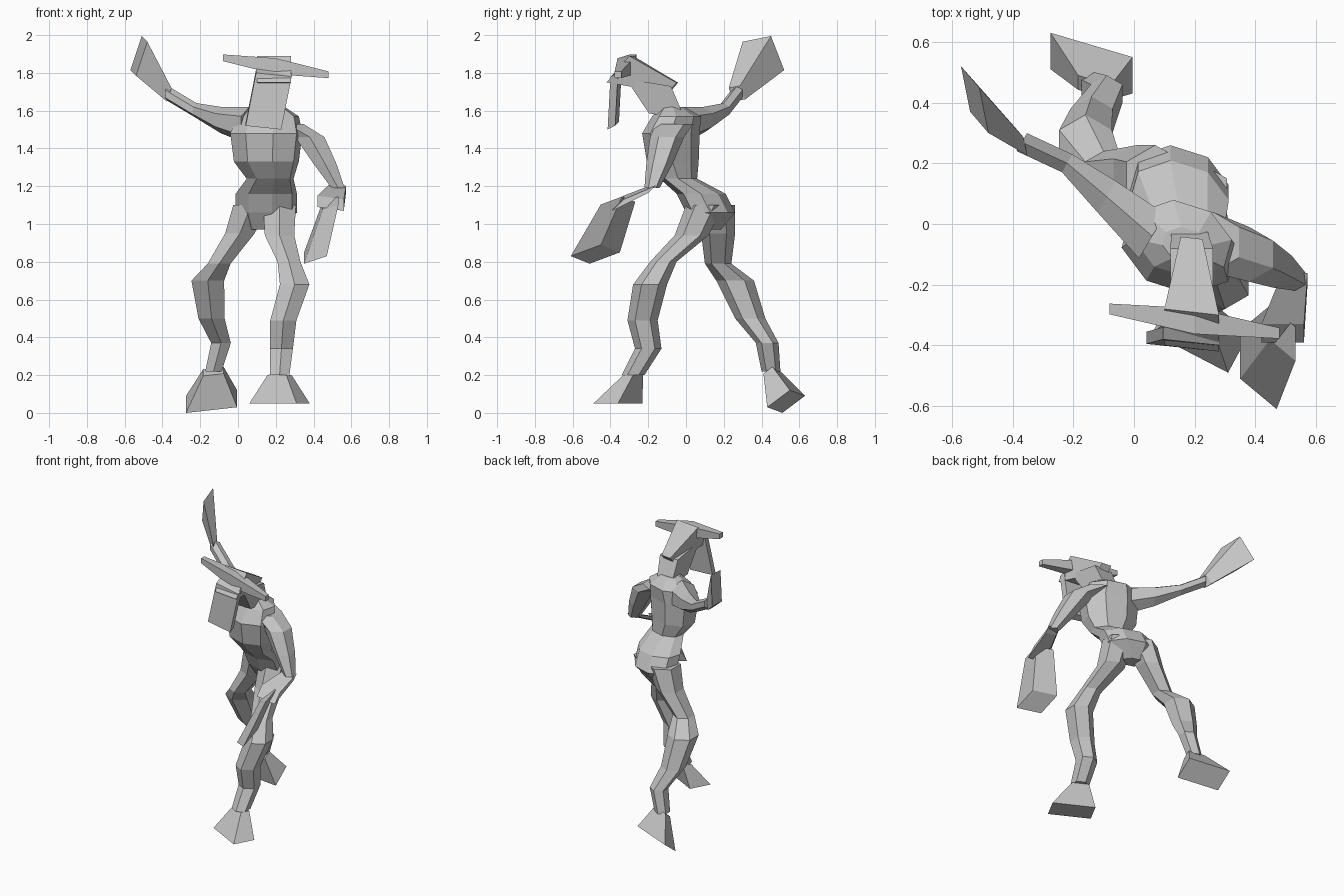
import bpy, bmesh
from math import cos, sin, pi
from mathutils import Vector

old = bpy.data.objects.get("Cube")
if old:
    bpy.data.objects.remove(old, do_unlink=True)

grey = bpy.data.materials.new("clay grey")
grey.use_nodes = True
color = (0.55, 0.55, 0.55, 1)
grey.diffuse_color = color
grey.node_tree.nodes["Principled BSDF"].inputs["Base Color"].default_value = color

SIDEWAYS = Vector((1, 0, 0))
BACKWARD = Vector((0, 1, 0))
UPWARD = Vector((0, 0, 1))


def loft(name, outlines):
    """Skin a capped, flat-shaded grey surface over matching closed outlines."""
    bm = bmesh.new()
    loops = [[bm.verts.new(point) for point in outline] for outline in outlines]
    for low, high in zip(loops, loops[1:]):
        for i in range(len(low)):
            bm.faces.new((low[i - 1], low[i], high[i], high[i - 1]))
    bm.faces.new(loops[0])
    bm.faces.new(loops[-1])
    bmesh.ops.recalc_face_normals(bm, faces=bm.faces)
    mesh = bpy.data.meshes.new(name)
    bm.to_mesh(mesh)
    bm.free()
    mesh.materials.append(grey)
    obj = bpy.data.objects.new(name, mesh)
    bpy.context.collection.objects.link(obj)


def limb(name, joints, across=SIDEWAYS, through=BACKWARD, sides=6):
    """Faceted tube through joints of (x, y, z, radius); returns its end centre."""
    across, through = Vector(across), Vector(through)
    turn = pi / sides
    outlines = []
    for *centre, radius in joints:
        angles = [turn + 2 * pi * i / sides for i in range(sides)]
        outlines.append([Vector(centre) + radius * (across * cos(a) + through * sin(a))
                         for a in angles])
    loft(name, outlines)
    return centre


def flare(name, start, end, width, depth, start_scale):
    """Four-sided block flaring from start to end; returns its end centre."""
    width, depth = Vector(width), Vector(depth)
    corners = (width + depth, width - depth, -width - depth, depth - width)
    loft(name, [[Vector(start) + corner * start_scale for corner in corners],
                [Vector(end) + corner for corner in corners]])
    return end


# Torso and pelvis, twisted a little toward the left arm
limb("torso", [
    (.17, -.07, 1.62, .08), (.16, -.05, 1.57, .17), (.15, -.08, 1.48, .2),
    (.15, -.07, 1.33, .18), (.17, -.04, 1.24, .13), (.15, .08, 1.16, .17),
    (.15, .13, 1.06, .17), (.12, .13, .97, .07)],
    across=(.95, -.3, 0), through=(.2, .7, 0), sides=8)

# Legs with flared feet
ankle = limb("left_leg", [
    (.22, .1, 1.1, .1), (.22, .03, .94, .09), (.27, -.12, .8, .07),
    (.3, -.19, .68, .09), (.24, -.23, .49, .08), (.23, -.2, .34, .07),
    (.22, -.28, .2, .06)])
flare("left_foot", ankle, (.22, -.36, .05), width=(.125, -.065, 0),
      depth=(.035, .065, 0), start_scale=.4)

ankle = limb("right_leg", [
    (.07, .15, 1.1, .11), (.01, .17, .95, .09), (-.1, .17, .79, .07),
    (-.16, .26, .7, .1), (-.14, .34, .5, .08), (-.09, .43, .37, .06),
    (-.13, .45, .22, .05)])
flare("right_foot", ankle, (-.14, .53, .06), width=(.135, -.04, .015),
      depth=(0, .06, .045), start_scale=.4)

# Right arm raised backward, with a paddle hand
wrist = limb("right_arm", [
    (.06, -.04, 1.52, .1), (-.09, .09, 1.55, .07), (-.22, .2, 1.6, .04),
    (-.37, .27, 1.69, .04)], across=(.5, .85, 0), through=UPWARD)
flare("right_hand", wrist, (-.525, .41, 1.89), width=(.03, -.035, .09),
      depth=(-.015, .075, .015), start_scale=.4)

# Left arm hanging forward, with a paddle hand
elbow = limb("left_arm", [
    (.26, -.06, 1.53, .1), (.38, -.1, 1.46, .09), (.46, -.14, 1.32, .07),
    (.53, -.18, 1.19, .04)])
wrist = flare("left_forearm", elbow, (.49, -.36, 1.11), width=(.07, 0, -.01),
              depth=(0, .03, .03), start_scale=.6)
flare("left_hand", wrist, (.41, -.48, .84), width=(.06, -.05, .02),
      depth=(0, -.08, -.03), start_scale=.7)

# Head: neck wedge, skull and hanging snout
flare("neck", (.18, -.1, 1.57), (.19, -.2, 1.75), width=(.07, 0, 0),
      depth=(0, .12, -.02), start_scale=.8)
flare("skull", (.19, -.07, 1.72), (.19, -.35, 1.82), width=(.09, -.01, 0),
      depth=(0, .06, .07), start_scale=.4)
flare("snout", (.19, -.37, 1.8), (.135, -.385, 1.52), width=(.094, -.01, -.01),
      depth=(0, .02, .01), start_scale=1)

# Horns across the brow, tilted down toward the left
brow, reach = Vector((.2, -.32, 1.835)), Vector((.28, -.04, -.045))
limb("horns", [(*(brow + reach * t), .06 - .035 * abs(t)) for t in (-1, -.5, 0, .5, 1)],
     across=BACKWARD, through=UPWARD, sides=4)
